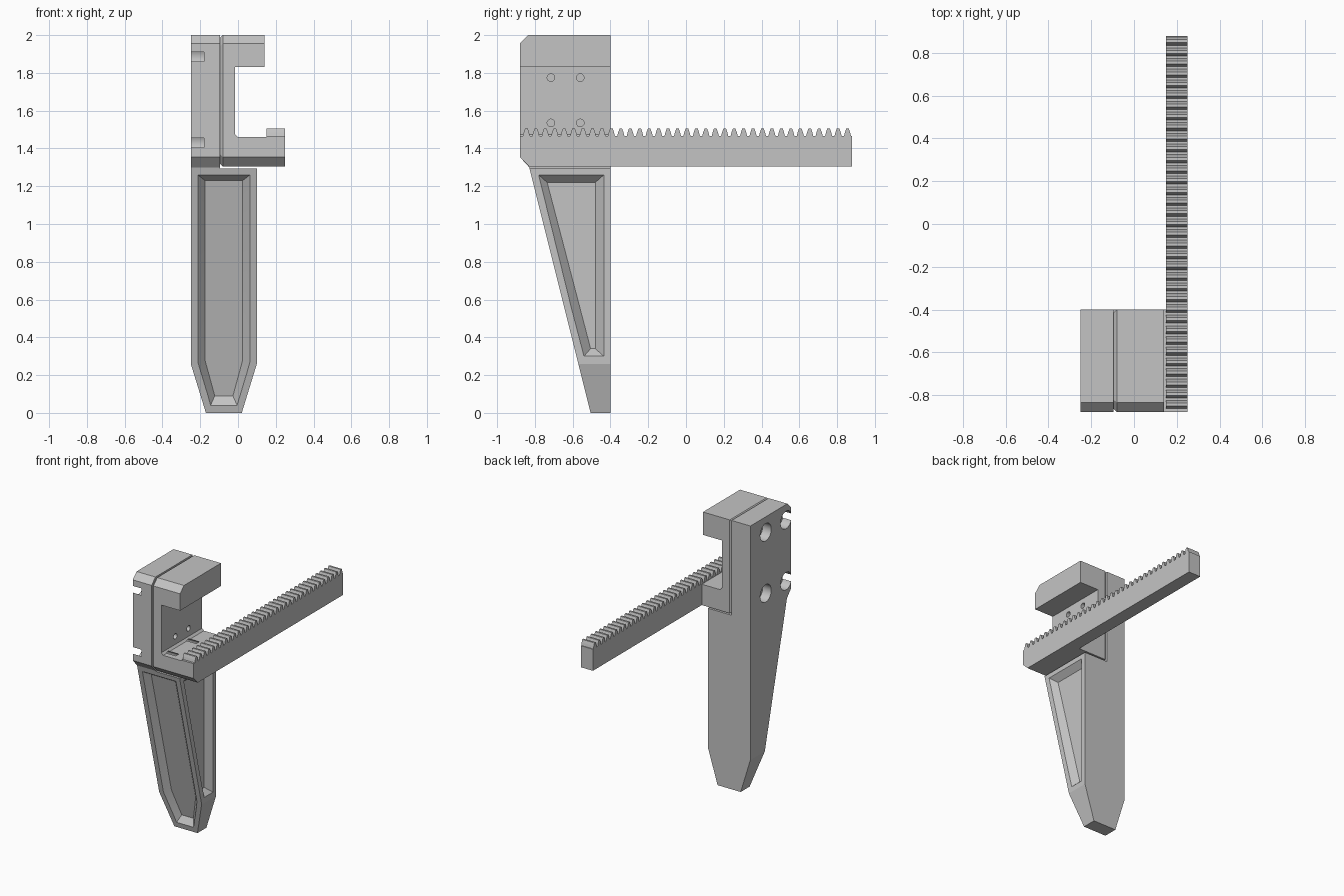
import bpy, bmesh, math
from mathutils import Matrix, Vector

cube = bpy.data.objects.get("Cube")
if cube:
    bpy.data.objects.remove(cube, do_unlink=True)

grey = bpy.data.materials.new("plain grey")
grey.use_nodes = True
grey.diffuse_color = (0.55, 0.55, 0.55, 1)
grey.node_tree.nodes["Principled BSDF"].inputs["Base Color"].default_value = grey.diffuse_color


def finish(name, bm):
    bmesh.ops.recalc_face_normals(bm, faces=bm.faces)
    mesh = bpy.data.meshes.new(name)
    bm.to_mesh(mesh)
    bm.free()
    mesh.materials.append(grey)
    obj = bpy.data.objects.new(name, mesh)
    bpy.context.collection.objects.link(obj)
    return obj


def loft(name, start, end):
    """Solid between two matching loops of points."""
    bm = bmesh.new()
    a = [bm.verts.new(p) for p in start]
    b = [bm.verts.new(p) for p in end]
    bm.faces.new(a)
    bm.faces.new(b)
    for i in range(len(a)):
        j = (i + 1) % len(a)
        bm.faces.new((a[i], a[j], b[j], b[i]))
    return finish(name, bm)


def prism_x(name, yz, lo, hi):
    return loft(name, [(lo, y, z) for y, z in yz], [(hi, y, z) for y, z in yz])


def prism_y(name, xz, lo, hi):
    return loft(name, [(x, lo, z) for x, z in xz], [(x, hi, z) for x, z in xz])


def rod_x(y, z, radius, lo, hi):
    bm = bmesh.new()
    spin = Matrix.Translation(((lo + hi) / 2, y, z)) @ Matrix.Rotation(math.pi / 2, 4, 'Y')
    bmesh.ops.create_cone(bm, cap_ends=True, segments=32, radius1=radius,
                          radius2=radius, depth=hi - lo, matrix=spin)
    return finish("hole_cutter", bm)


def pocket(outer, inner):
    """Sloped-wall pocket cutter, extended a little beyond the surface."""
    outer, inner = [Vector(p) for p in outer], [Vector(p) for p in inner]
    return loft("pocket_cutter", [o + (o - i) * 0.4 for o, i in zip(outer, inner)], inner)


def boolean(obj, cutter, operation='DIFFERENCE'):
    bpy.ops.object.select_all(action='DESELECT')
    bpy.context.view_layer.objects.active = obj
    obj.select_set(True)
    mod = obj.modifiers.new("cut", 'BOOLEAN')
    mod.operation, mod.solver, mod.object = operation, 'EXACT', cutter
    bpy.ops.object.modifier_apply(modifier=mod.name)
    bpy.data.objects.remove(cutter, do_unlink=True)


def shade(obj):
    bpy.ops.object.select_all(action='DESELECT')
    bpy.context.view_layer.objects.active = obj
    obj.select_set(True)
    bpy.ops.object.shade_smooth_by_angle(angle=math.radians(15))


FRONT, BACK = -0.88, -0.40
bolts = [(y, z) for y in (-0.82, -0.58) for z in (1.43, 1.885)]

# Finger: front silhouette intersected with the wedge-shaped side silhouette
finger = prism_y("finger", [(-.25, 2), (-.25, .26), (-.17, 0), (.02, 0), (.10, .26),
                            (.10, 1.295), (-.095, 1.295), (-.095, 2)], -1, 0)
side = [(BACK, 0), (BACK, 2), (-.835, 2), (FRONT, 1.955), (FRONT, 1.355),
        (-.83, 1.3), (-.505, 0)]
boolean(finger, prism_x("side_cutter", side, -.4, .4), 'INTERSECT')


# Pocket in the sloping front face
def front_loop(half, tip, top, shoulder, bottom, depth):
    xz = [(-half, top), (half, top), (half, shoulder), (tip, bottom),
          (-tip, bottom), (-half, shoulder)]
    return [(x - .075, -.505 - z * .25 + depth, z) for x, z in xz]


boolean(finger, pocket(front_loop(.138, .07, 1.26, .27, .04, 0),
                       front_loop(.10, .048, 1.23, .28, .09, .042)))

# Tapered pocket in the side face
boolean(finger, pocket(
    [(.10, y, z) for y, z in [(-.78, 1.26), (-.435, 1.26), (-.435, .30), (-.54, .30)]],
    [(.058, y, z) for y, z in [(-.735, 1.22), (-.48, 1.22), (-.48, .34), (-.505, .34)]]))

# Counterbored bolt holes
for y, z in bolts:
    boolean(finger, rod_x(y, z, .065, -.3, -.18))
    boolean(finger, rod_x(y, z, .035, -.2, -.05))
shade(finger)

# C-shaped jaw with chamfered front corners
jaw = prism_y("jaw", [(-.08, 1.305), (.15, 1.305), (.15, 1.46), (0, 1.46), (-.015, 1.475),
                      (-.015, 1.83), (.14, 1.83), (.14, 2), (-.08, 2)], -1, 0)
outline = [(BACK, 1.305), (BACK, 2), (-.835, 2), (FRONT, 1.955), (FRONT, 1.355), (-.83, 1.305)]
boolean(jaw, prism_x("jaw_cutter", outline, -.4, .4), 'INTERSECT')
for y in (-.715, -.56):
    for z in (1.535, 1.775):
        boolean(jaw, rod_x(y, z, .02, -.07, .02))
for y, z in bolts:
    boolean(jaw, rod_x(y, z, .035, -.1, .075))
shade(jaw)

# Bevelled mounting rim that seats the jaw on the finger
inset = [(-.64 + (y + .64) * .94, 1.6525 + (z - 1.6525) * .957) for y, z in outline]
loft("jaw_rim", [(-.08, y, z) for y, z in outline], [(-.095, y, z) for y, z in inset])

# Toothed rack bar
ROOT, TIP, PITCH = 1.465, 1.505, .05
profile = [(.88, 1.305), (-.83, 1.305), (FRONT, 1.355), (FRONT, ROOT)]
for k in range(35):
    c = -.845 + k * PITCH
    profile += [(c - .019, ROOT), (c - .014, 1.485), (c - .007, TIP),
                (c + .007, TIP), (c + .014, 1.485), (c + .019, ROOT)]
profile.append((.88, ROOT))
prism_x("rack", profile, .15, .25)
